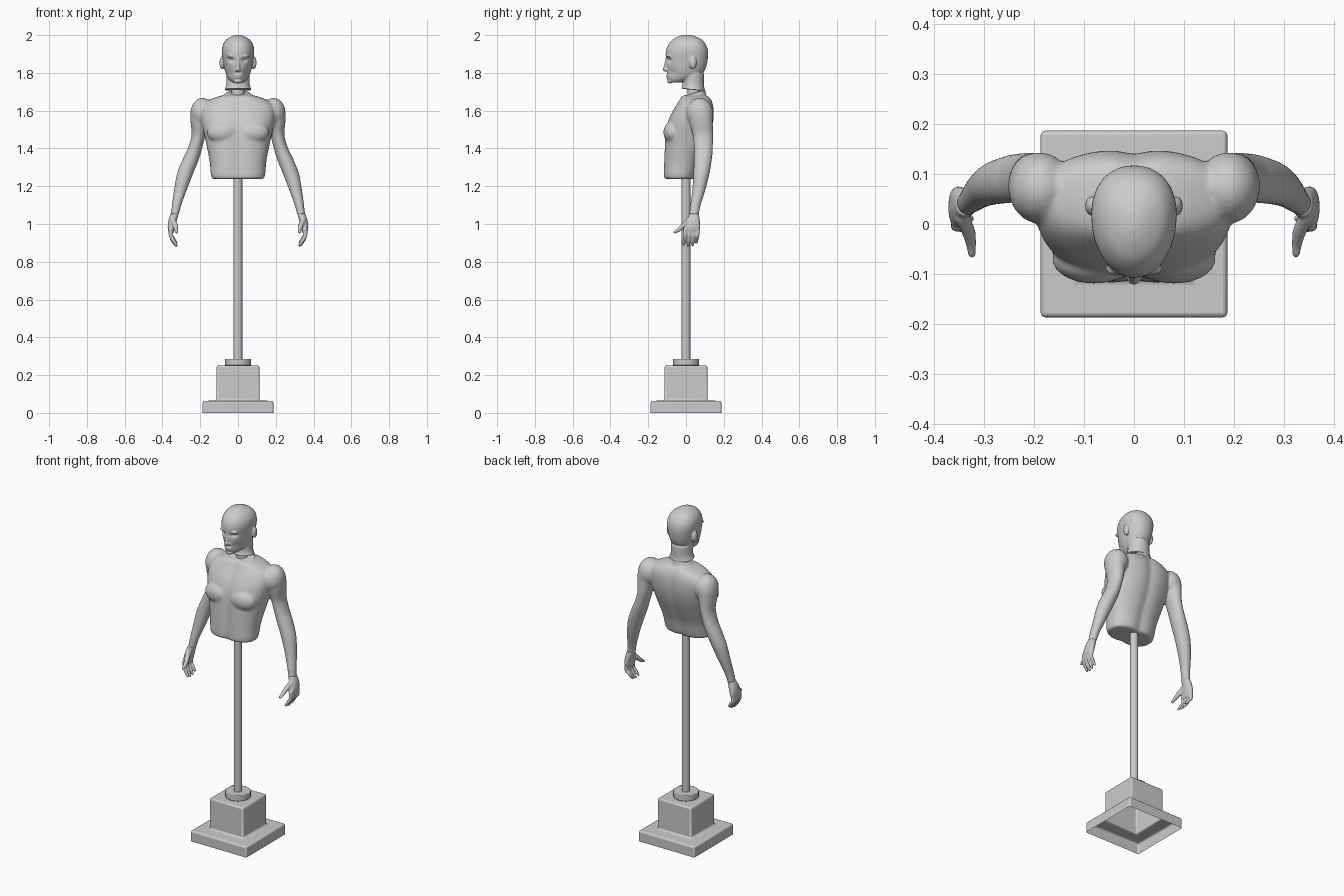
import bpy, bmesh, math
from mathutils import Vector, Matrix


def spline(rows, k=6):
    """Catmull-Rom interpolation through rows of numbers."""
    rows = [Vector(r) for r in rows]
    ext = [rows[0]] + rows + [rows[-1]]
    out = []
    for a, b, c, d in zip(ext, ext[1:], ext[2:], ext[3:]):
        for i in range(k):
            t = i / k
            out.append(0.5 * (2 * b + (c - a) * t + (2 * a - 5 * b + 4 * c - d) * t * t
                              + (3 * b - a - 3 * c + d) * t ** 3))
    return out + [rows[-1]]


def power(v, e):
    return math.copysign(abs(v) ** (2 / e), v)


def loft(bm, rows, side=1, e=2.0, taper=0.0, groove=0.0, tilt=0.0, n=48):
    """Stack of horizontal sections; row = x, y, z, half width, half depth."""
    rings = []
    for x, y, z, rx, ry in spline(rows):
        ring = []
        for i in range(n):
            a = 2 * math.pi * i / n
            px = rx * power(math.cos(a), e) * (1 + taper * math.sin(a))
            py = ry * power(math.sin(a), e)
            dent = groove * math.exp(-(px / 0.03) ** 2) * math.sin(a)
            ring.append(bm.verts.new((side * (x + px), y + py - dent, z + tilt * py)))
        rings.append(ring)
    for r, s in zip(rings, rings[1:]):
        for i in range(n):
            j = (i + 1) % n
            bm.faces.new((r[i], r[j], s[j], s[i]))
    bm.faces.new(rings[0])
    bm.faces.new(rings[-1])


def profile(rows):
    """z, half width, front y, back y -> loft rows."""
    return [(0, (f + b) / 2, z, w, (b - f) / 2) for z, w, f, b in rows]


def blob(bm, loc, radii):
    m = Matrix.Translation(loc) @ Matrix.Diagonal((*radii, 1))
    bmesh.ops.create_icosphere(bm, subdivisions=3, radius=1, matrix=m)


def digit(bm, pts, side):
    """Rounded finger: row = x, y, z, radius."""
    for x, y, z, r in spline(pts, 7):
        bmesh.ops.create_icosphere(bm, subdivisions=2, radius=r,
                                   matrix=Matrix.Translation((side * x, y, z)))


def finish(name, bm):
    bmesh.ops.recalc_face_normals(bm, faces=bm.faces)
    me = bpy.data.meshes.new(name)
    bm.to_mesh(me)
    bm.free()
    ob = bpy.data.objects.new(name, me)
    bpy.context.collection.objects.link(ob)
    return ob


def fuse(name, bm, voxel, smooth):
    """Merge overlapping volumes into one smooth skin."""
    ob = finish(name, bm)
    m = ob.modifiers.new("remesh", 'REMESH')
    m.mode, m.voxel_size = 'VOXEL', voxel
    m = ob.modifiers.new("smooth", 'SMOOTH')
    m.factor, m.iterations = 0.5, smooth
    dg = bpy.context.evaluated_depsgraph_get()
    me = bpy.data.meshes.new_from_object(ob.evaluated_get(dg))
    ob.modifiers.clear()
    ob.data = me
    for p in me.polygons:
        p.use_smooth = True
    return ob


def cylinder(name, r, y, z0, z1, bevel=0.0):
    bm = bmesh.new()
    bmesh.ops.create_cone(bm, cap_ends=True, segments=32, radius1=r, radius2=r, depth=z1 - z0,
                          matrix=Matrix.Translation((0, y, (z0 + z1) / 2)))
    ob = finish(name, bm)
    if bevel:
        m = ob.modifiers.new("bevel", 'BEVEL')
        m.width, m.segments = bevel, 2
    shade(ob)


def shade(ob):
    bpy.ops.object.select_all(action='DESELECT')
    ob.select_set(True)
    bpy.context.view_layer.objects.active = ob
    bpy.ops.object.shade_smooth_by_angle()


# Stepped square base, open underneath
bm = bmesh.new()
rings = [[bm.verts.new((h * sx, h * sy, z)) for sx, sy in ((-1, -1), (1, -1), (1, 1), (-1, 1))]
         for h, z in ((0.187, 0), (0.187, 0.063), (0.113, 0.066), (0.113, 0.25))]
for r, s in zip(rings, rings[1:]):
    for i in range(4):
        bm.faces.new((r[i], r[(i + 1) % 4], s[(i + 1) % 4], s[i]))
bm.faces.new(rings[-1])
base = finish("base", bm)
mod = base.modifiers.new("bevel", 'BEVEL')
mod.width, mod.segments = 0.009, 3
shade(base)

# Stand
cylinder("pole_collar", 0.07, 0, 0.25, 0.285, 0.004)
cylinder("pole", 0.023, 0, 0.285, 1.25)
cylinder("neck_joint", 0.035, 0.042, 1.66, 1.76)

# Torso with arms
bm = bmesh.new()
loft(bm, profile([
    (1.238, 0.134, -0.114, 0.045), (1.256, 0.143, -0.121, 0.055), (1.33, 0.150, -0.119, 0.075),
    (1.40, 0.163, -0.116, 0.103), (1.47, 0.178, -0.112, 0.130), (1.53, 0.192, -0.102, 0.145),
    (1.58, 0.198, -0.083, 0.150), (1.62, 0.192, -0.060, 0.148), (1.65, 0.165, -0.042, 0.140),
    (1.672, 0.115, -0.030, 0.127), (1.682, 0.075, -0.018, 0.11)]), e=2.4, groove=0.01)
loft(bm, [(0, 0.045, 1.63, 0.09, 0.07), (0, 0.043, 1.67, 0.073, 0.062),
          (0, 0.042, 1.693, 0.069, 0.061)], tilt=0.3)
for s in (1, -1):
    blob(bm, (s * 0.08, -0.07, 1.485), (0.085, 0.05, 0.06))       # chest muscle
    blob(bm, (s * 0.188, 0.072, 1.588), (0.064, 0.072, 0.08))     # shoulder
    loft(bm, [(0.185, 0.075, 1.64, 0.04, 0.05), (0.195, 0.075, 1.60, 0.055, 0.066),
              (0.203, 0.08, 1.54, 0.048, 0.062), (0.209, 0.09, 1.47, 0.037, 0.054),
              (0.228, 0.092, 1.40, 0.038, 0.05), (0.247, 0.09, 1.35, 0.043, 0.048),
              (0.279, 0.082, 1.27, 0.043, 0.043), (0.305, 0.068, 1.18, 0.034, 0.035),
              (0.325, 0.05, 1.10, 0.025, 0.028), (0.335, 0.042, 1.045, 0.021, 0.026)], s)
fuse("torso", bm, 0.006, 10)

# Hands
for s, name in ((1, "left_hand"), (-1, "right_hand")):
    bm = bmesh.new()
    loft(bm, [(0.335, 0.042, 1.055, 0.021, 0.026), (0.346, 0.04, 1.02, 0.022, 0.033),
              (0.353, 0.033, 0.98, 0.019, 0.042), (0.353, 0.028, 0.952, 0.012, 0.039)], s, 2.3)
    for y, tip, drop in ((-0.004, -0.012, 0.006), (0.018, 0.011, 0), (0.04, 0.034, 0.003), (0.06, 0.055, 0.016)):
        digit(bm, [(0.355, y, 0.97, 0.012), (0.356, y, 0.94, 0.011),
                   (0.342, (y + tip) / 2, 0.907 + drop, 0.010), (0.327, tip, 0.885 + drop, 0.007)], s)
    digit(bm, [(0.345, 0.015, 1.02, 0.016), (0.332, -0.015, 0.99, 0.014),
               (0.327, -0.038, 0.97, 0.011), (0.325, -0.06, 0.957, 0.008)], s)
    fuse(name, bm, 0.0035, 4)

# Head with flared neck
bm = bmesh.new()
loft(bm, profile([(1.75, 0.028, -0.088, -0.02), (1.77, 0.050, -0.097, 0.05),
                  (1.80, 0.065, -0.100, 0.090), (1.83, 0.073, -0.103, 0.106),
                  (1.87, 0.080, -0.106, 0.115), (1.91, 0.085, -0.107, 0.117),
                  (1.945, 0.081, -0.096, 0.108), (1.975, 0.063, -0.072, 0.085),
                  (1.993, 0.035, -0.040, 0.050), (2.001, 0.012, -0.012, 0.022)]), taper=0.1, e=2.15)
loft(bm, profile([(1.71, 0.073, -0.026, 0.102), (1.725, 0.066, -0.020, 0.097),
                  (1.75, 0.061, -0.018, 0.096), (1.80, 0.062, -0.02, 0.097)]), tilt=-0.1)
digit(bm, [(0, -0.100, 1.878, 0.008), (0, -0.106, 1.845, 0.010), (0, -0.112, 1.818, 0.011)], 1)
blob(bm, (0, -0.095, 1.787), (0.025, 0.011, 0.006))      # upper lip
blob(bm, (0, -0.093, 1.776), (0.021, 0.011, 0.006))      # lower lip
blob(bm, (0, -0.083, 1.756), (0.022, 0.017, 0.012))      # chin
for s in (1, -1):
    blob(bm, (s * 0.010, -0.103, 1.815), (0.009, 0.010, 0.008))   # nostril
    blob(bm, (s * 0.084, 0.036, 1.853), (0.014, 0.020, 0.034))    # ear
    blob(bm, (s * 0.030, -0.090, 1.888), (0.028, 0.014, 0.008))   # brow
head = fuse("head", bm, 0.004, 4)

# Eye sockets and hollow cheeks pressed into the face
for v in head.data.vertices:
    x, y, z = abs(v.co.x), v.co.y, v.co.z
    if y < -0.03:
        v.co.y += 0.013 * math.exp(-((x - 0.034) / 0.016) ** 2 - ((z - 1.868) / 0.011) ** 2)
        v.co.y += 0.008 * math.exp(-((x - 0.045) / 0.016) ** 2 - ((z - 1.80) / 0.022) ** 2)
